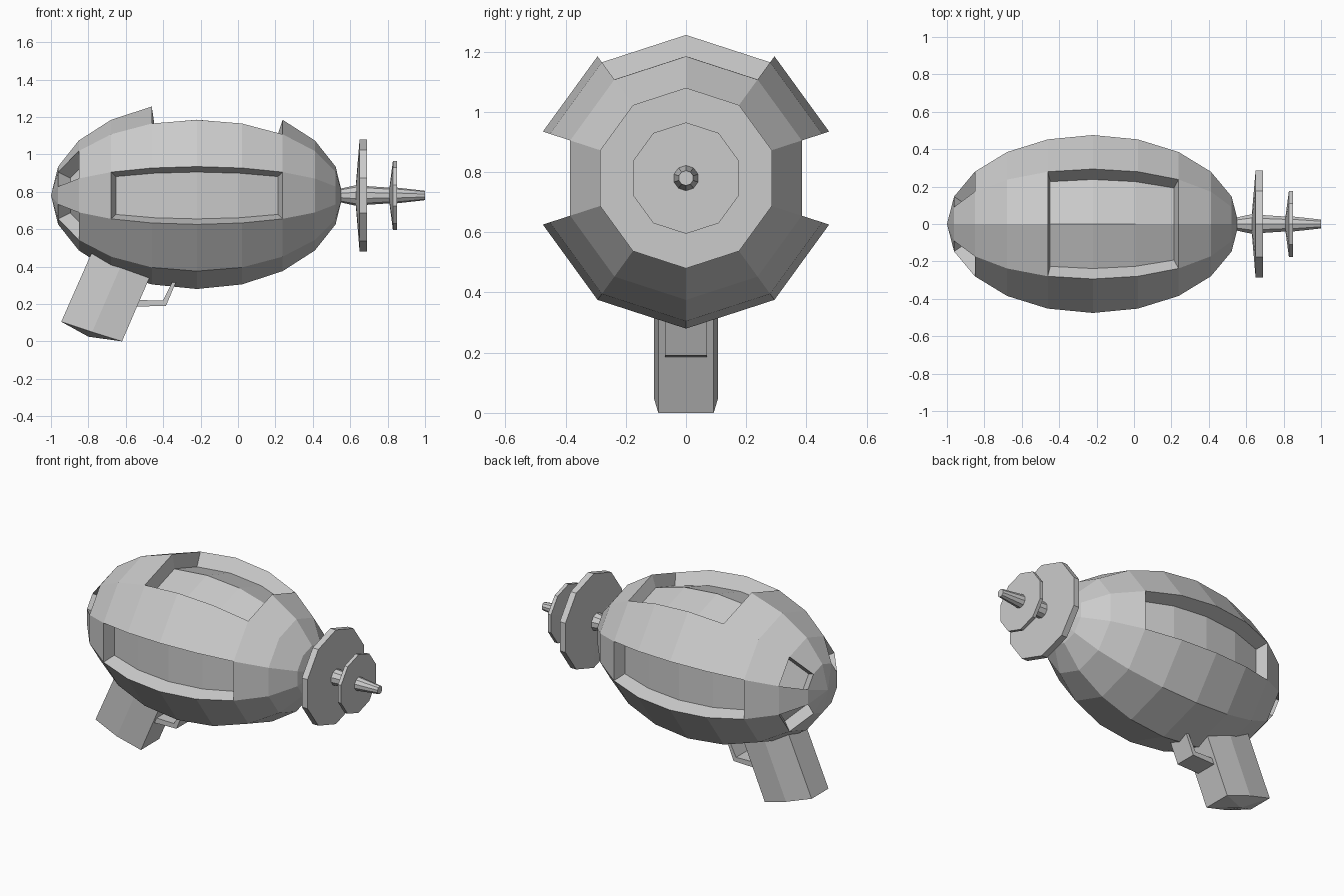
import bpy, bmesh
from math import sin, cos, pi, radians
from mathutils import Vector

if "Cube" in bpy.data.objects:
    bpy.data.objects.remove(bpy.data.objects["Cube"])

AXIS_Z, SIDES = 0.78, 10


def finish(bm, name):
    bmesh.ops.recalc_face_normals(bm, faces=bm.faces[:])
    me = bpy.data.meshes.new(name)
    bm.to_mesh(me)
    bm.free()
    ob = bpy.data.objects.new(name, me)
    bpy.context.collection.objects.link(ob)
    return ob


def lathe(profile):
    """Revolve (x, r) points around the barrel axis; returns bmesh and face grid."""
    bm = bmesh.new()
    rings = []
    for x, r in profile:
        if r < 1e-5:
            rings.append([bm.verts.new((x, 0, AXIS_Z))] * SIDES)
        else:
            angs = [pi / 2 + 2 * pi * k / SIDES for k in range(SIDES)]
            rings.append([bm.verts.new((x, r * cos(a), AXIS_Z + r * sin(a))) for a in angs])
    grid = {}
    for i in range(len(rings) - 1):
        for k in range(SIDES):
            n = (k + 1) % SIDES
            quad = [rings[i][k], rings[i][n], rings[i + 1][n], rings[i + 1][k]]
            grid[i, k] = bm.faces.new(list(dict.fromkeys(quad)))
    return bm, grid


def recess(bm, faces, move):
    """Push a patch of faces inward, leaving side walls."""
    res = bmesh.ops.extrude_face_region(bm, geom=faces)
    for v in [g for g in res["geom"] if isinstance(g, bmesh.types.BMVert)]:
        v.co = move(v.co.copy())
    old = [f for f in faces if f.is_valid]
    if old:
        bmesh.ops.delete(bm, geom=old, context='FACES')


# Egg-shaped body with recessed panels and rear vents
CX = -0.22
bm, grid = lathe([(CX - 0.78 * cos(pi * i / 10), 0.5 * sin(pi * i / 10)) for i in range(11)])


def shrink(co):
    return Vector((CX + (co.x - CX) * 0.945, co.y * 0.81, AXIS_Z + (co.z - AXIS_Z) * 0.81))


recess(bm, [grid[i, k] for i in (4, 5, 6) for k in (0, 9)], shrink)      # top panel
for k in (2, 7):                                                        # side panels
    recess(bm, [grid[i, k] for i in (3, 4, 5, 6)], shrink)
for k in (1, 3, 6, 8):                                                  # rear vents
    a = pi / 2 + 2 * pi * (k + 0.5) / SIDES
    d = Vector((0.065, -0.055 * cos(a), -0.055 * sin(a)))
    recess(bm, [grid[1, k]], lambda co: co + d)
finish(bm, "body")

# Barrel with two discs
bm, _ = lathe([(0.54, 0), (0.54, 0.035), (0.63, 0.055), (0.65, 0.3), (0.69, 0.3),
               (0.69, 0.05), (0.81, 0.042), (0.828, 0.185), (0.85, 0.185),
               (0.85, 0.042), (1.0, 0.025), (1.0, 0)])
finish(bm, "barrel")

# Tilted grip with a six-sided section
bm = bmesh.new()
low = [(-0.945, 0.105, 0.085), (-0.78, 0.05, 0.107), (-0.62, 0.0, 0.092)]
high = [(-0.775, 0.49, 0.085), (-0.61, 0.44, 0.107), (-0.45, 0.395, 0.092)]
bottom, top = [[bm.verts.new((x, -y, z)) for x, z, y in pts] +
               [bm.verts.new((x, y, z)) for x, z, y in reversed(pts)] for pts in (low, high)]
for k in range(6):
    n = (k + 1) % 6
    bm.faces.new((bottom[k], bottom[n], top[n], top[k]))
bm.faces.new(top)
centre = bm.verts.new((-0.80, 0, 0.025))
for k in range(6):
    bm.faces.new((bottom[k], bottom[(k + 1) % 6], centre))
finish(bm, "grip")

# Trigger guard strip
bm = bmesh.new()
prof = [(-0.58, 0.185), (-0.385, 0.19), (-0.33, 0.32), (-0.35, 0.32), (-0.402, 0.218), (-0.58, 0.222)]
face = bm.faces.new([bm.verts.new((x, -0.07, z)) for x, z in prof])
res = bmesh.ops.extrude_face_region(bm, geom=[face], use_keep_orig=True)
for v in [g for g in res["geom"] if isinstance(g, bmesh.types.BMVert)]:
    v.co.y = 0.07
finish(bm, "trigger_guard")
